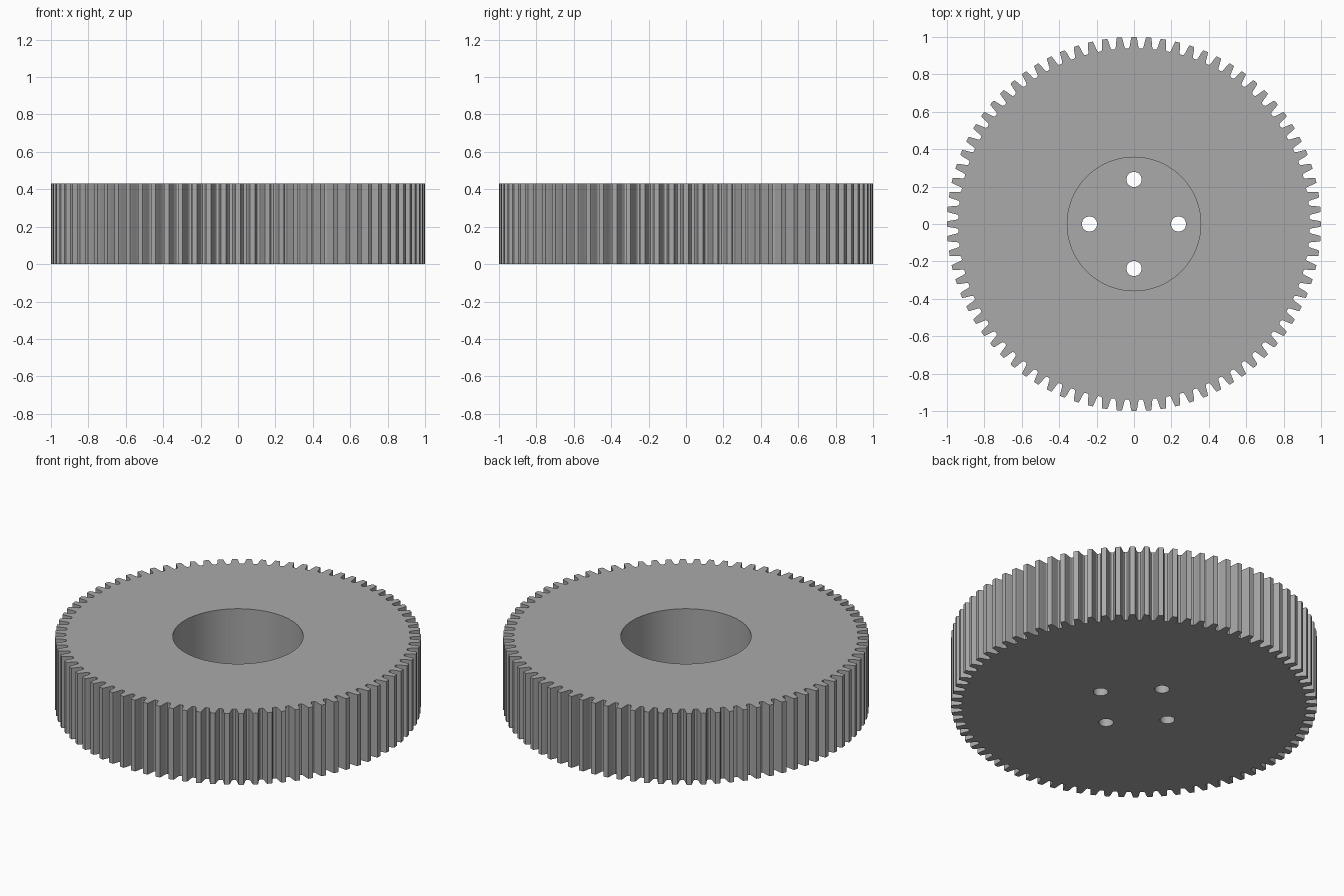
import bpy
import bmesh
from math import cos, sin, pi

cube = bpy.data.objects.get("Cube")
if cube:
    bpy.data.objects.remove(cube, do_unlink=True)

TEETH = 80
HEIGHT = 0.43
FLOOR = 0.07

steel = bpy.data.materials.new("grey_steel")
steel.use_nodes = True
colour = (0.4, 0.4, 0.4, 1)
steel.diffuse_color = colour
steel.node_tree.nodes["Principled BSDF"].inputs["Base Color"].default_value = colour


def prism(name, outline, z0, z1):
    """Extrude a closed outline of (radius, angle) points."""
    bm = bmesh.new()
    base = bm.faces.new([bm.verts.new((r * cos(a), r * sin(a), z0)) for r, a in outline])
    top = bmesh.ops.extrude_face_region(bm, geom=[base])["geom"]
    bmesh.ops.translate(bm, vec=(0, 0, z1 - z0),
                        verts=[v for v in top if isinstance(v, bmesh.types.BMVert)])
    bmesh.ops.recalc_face_normals(bm, faces=bm.faces)
    mesh = bpy.data.meshes.new(name)
    bm.to_mesh(mesh)
    bm.free()
    mesh.materials.append(steel)
    obj = bpy.data.objects.new(name, mesh)
    bpy.context.collection.objects.link(obj)
    return obj


def cut(target, x, y, radius, z0, z1, sides):
    """Drill a round hole in the target."""
    cutter = prism("hole_cutter", [(radius, 2 * pi * i / sides) for i in range(sides)], z0, z1)
    cutter.location = (x, y, 0)
    cutter.hide_render = True
    mod = target.modifiers.new("hole", "BOOLEAN")
    mod.operation = "DIFFERENCE"
    mod.solver = "EXACT"
    mod.object = cutter
    bpy.context.view_layer.objects.active = target
    bpy.ops.object.modifier_apply(modifier=mod.name)
    bpy.data.objects.remove(cutter, do_unlink=True)


# Toothed wheel: half a tooth from root to tip, mirrored about its centre line
half = [(0.94, 0.031), (0.945, 0.026), (0.958, 0.0225), (0.976, 0.0195), (0.99, 0.0165), (1.0, 0.0135)]
tooth = [(r, -a) for r, a in half] + [(r, a) for r, a in reversed(half)]
outline = [(r, a + 2 * pi * i / TEETH) for i in range(TEETH) for r, a in tooth]
gear = prism("gear_wheel", outline, 0, HEIGHT)

# Central recess and four bolt holes through its floor
cut(gear, 0, 0, 0.357, FLOOR, HEIGHT + 0.1, 96)
for i in range(4):
    cut(gear, 0.238 * cos(i * pi / 2), 0.238 * sin(i * pi / 2), 0.0405, -0.1, HEIGHT, 32)

bpy.ops.object.select_all(action="DESELECT")
gear.select_set(True)
bpy.context.view_layer.objects.active = gear
bpy.ops.object.shade_smooth_by_angle(angle=pi / 9)
